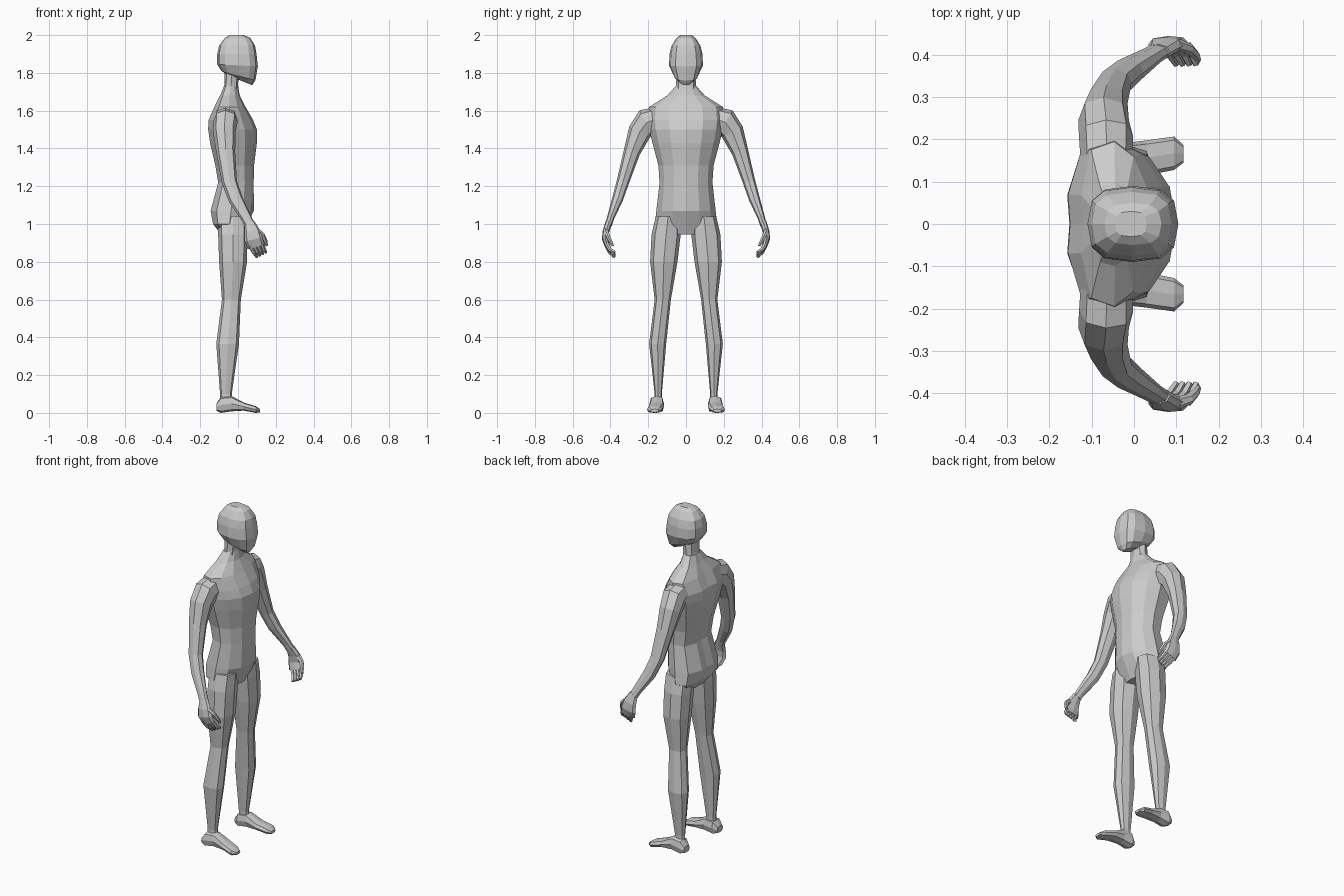
import bpy, bmesh, math
from mathutils import Vector as V


def loft(name, rings):
    """Skin a list of equal-length point rings and cap both ends."""
    bm = bmesh.new()
    vs = [[bm.verts.new(p) for p in r] for r in rings]
    n = len(vs[0])
    for a, b in zip(vs, vs[1:]):
        for i in range(n):
            j = (i + 1) % n
            bm.faces.new((a[i], a[j], b[j], b[i]))
    bm.faces.new(vs[0])
    bm.faces.new(vs[-1])
    bmesh.ops.recalc_face_normals(bm, faces=bm.faces)
    me = bpy.data.meshes.new(name)
    bm.to_mesh(me)
    bm.free()
    ob = bpy.data.objects.new(name, me)
    bpy.context.collection.objects.link(ob)
    return ob


def squircle(n, p):
    """Unit outline; p below 1 makes it squarer."""
    f = lambda c: math.copysign(abs(c) ** p, c) if abs(c) > 1e-6 else 0
    return [(f(math.cos(2 * math.pi * i / n)), f(math.sin(2 * math.pi * i / n))) for i in range(n)]


def level(outline, z, x0, x1, y0, y1, tilt=0):
    """Horizontal ring filling the given bounds, tilted toward the face."""
    return [V(((x0 + x1) / 2 + u * (x1 - x0) / 2, (y0 + y1) / 2 + v * (y1 - y0) / 2, z + tilt * u))
            for u, v in outline]


def limb(name, path, s, n=8, ref=(1, 0, 0)):
    """Tube through (x, y, z, radius along x, radius across); s = side."""
    pts = [V(p[:3]) for p in path]
    rings = []
    for i, p in enumerate(path):
        t = (pts[min(i + 1, len(pts) - 1)] - pts[max(i - 1, 0)]).normalized()
        b = t.cross(V(ref)).normalized()
        a = b.cross(t)
        ring = [pts[i] + a * p[3] * u + b * p[4] * v for u, v in squircle(n, 0.85)]
        rings.append([V((q.x, q.y * s, q.z)) for q in ring])
    return loft(name, rings)


# Torso, from the neck root to the crotch
half = [(1, 0), (.88, .45), (.5, .82), (-.05, 1), (-.72, .9), (-1, .35)]
body = half + [(-.96, 0)] + [(u, -v) for u, v in half[:0:-1]]
torso = [(1.73, -.075, 0, .055), (1.68, -.095, .01, .1), (1.62, -.125, .04, .195),
         (1.55, -.156, .08, .2), (1.5, -.158, .1, .195), (1.43, -.148, .1, .178),
         (1.31, -.12, .085, .146), (1.22, -.105, .083, .14), (1.07, -.145, .084, .157),
         (1.0, -.132, .05, .165), (.945, -.09, .025, .11)]
loft("torso", [level(body, z, a, b, -w, w) for z, a, b, w in torso])

# Neck
loft("neck", [level(squircle(8, .85), z, a, b, -w, w) for z, a, b, w in
              [(1.68, -.085, .005, .06), (1.74, -.072, 0, .052), (1.84, -.07, .01, .05)]])

# Head with a blocky skull and a jaw dropping toward the front
head = [(2.0, -.045, .03, .03, 0), (1.985, -.07, .065, .05, 0), (1.945, -.1, .09, .076, 0),
        (1.9, -.11, .098, .087, 0), (1.84, -.11, .105, .09, -.005),
        (1.785, -.088, .092, .064, -.025), (1.76, -.05, .075, .028, -.025)]
loft("head", [level(squircle(12, .7), z, a, b, -w, w, t) for z, a, b, w, t in head])

leg = [(1.04, -.105, .05, .03, .16), (.945, -.105, .05, .028, .182), (.8, -.1, .048, .045, .19),
       (.6, -.085, .015, .08, .166), (.365, -.115, .005, .105, .195),
       (.1, -.095, -.033, .128, .166), (.05, -.095, -.03, .128, .168)]
foot = [(-.115, .13, .185, .012, .05), (-.09, .115, .195, 0, .085), (-.035, .118, .19, .008, .09),
        (.03, .115, .198, .012, .055), (.095, .128, .207, 0, .035), (.117, .145, .187, .003, .02)]
arm = [(-.065, .13, 1.565, .06, .06), (-.066, .205, 1.54, .064, .074),
       (-.072, .245, 1.488, .06, .062), (-.065, .287, 1.38, .05, .044),
       (-.045, .335, 1.22, .04, .033), (-.012, .363, 1.13, .038, .029),
       (.045, .4, 1.03, .028, .019), (.062, .41, .995, .027, .018)]
palm = [(.06, .408, 1.01, .026, .018), (.075, .424, .96, .042, .018),
        (.082, .428, .92, .048, .017), (.095, .415, .88, .045, .014)]
thumb = [(.1, .425, .965, .016, .014), (.13, .415, .94, .014, .012),
         (.145, .4, .91, .011, .01), (.152, .388, .885, .007, .007)]

for s, side in ((1, "left"), (-1, "right")):
    # Legs and feet
    loft(side + "_leg", [level(squircle(8, .8), z, a, b, s * c, s * d) for z, a, b, c, d in leg])
    loft(side + "_foot", [[V((x, s * ((a + b) / 2 + u * (b - a) / 2), (c + d) / 2 + v * (d - c) / 2))
                           for u, v in squircle(8, .7)] for x, a, b, c, d in foot])
    # Arms, cupped hands, thumbs
    limb(side + "_arm", arm, s)
    limb(side + "_palm", palm, s)
    limb(side + "_thumb", thumb, s, 6)
    # Fingers curling inward, side by side
    for k in range(4):
        d = k * .021
        limb(f"{side}_finger_{k + 1}",
             [(.064 + d, .42, .885 + d * .15, .012, .012), (.084 + d * .85, .403, .85 + d * .25, .011, .011),
              (.1 + d * .75, .378, .825 + d * .4, .008, .008)], s, 6)
